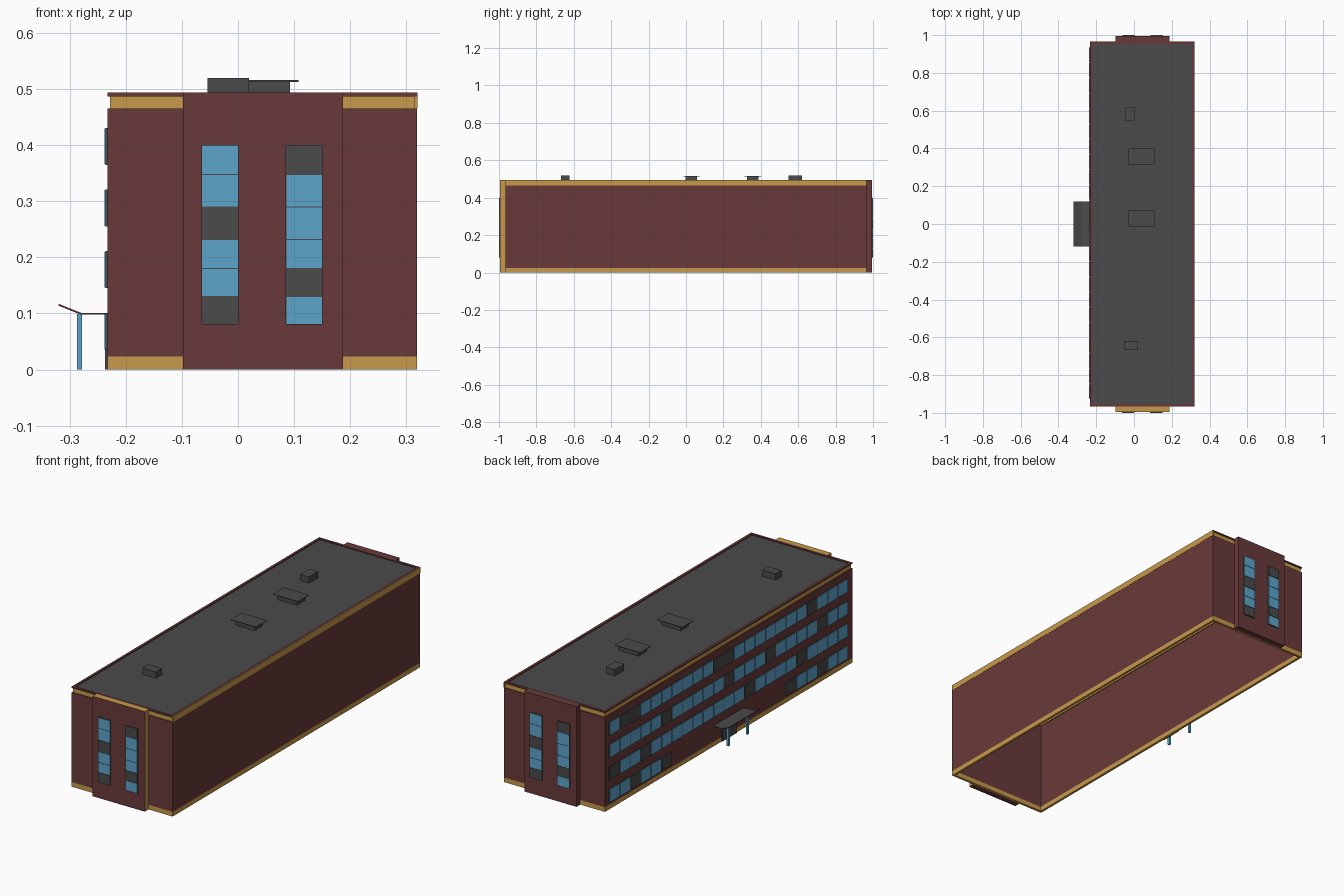
import bpy, bmesh

if "Cube" in bpy.data.objects:
    bpy.data.objects.remove(bpy.data.objects["Cube"], do_unlink=True)


def material(name, rgb):
    m = bpy.data.materials.new(name)
    m.use_nodes = True
    m.diffuse_color = (*rgb, 1)
    m.node_tree.nodes["Principled BSDF"].inputs["Base Color"].default_value = (*rgb, 1)
    return m


RED = material("brick_red", (0.138, 0.042, 0.041))
GOLD = material("ochre_trim", (0.578, 0.323, 0.069))
BLUE = material("window_blue", (0.107, 0.381, 0.597))
GRAY = material("dark_gray", (0.069, 0.069, 0.069))


def finish(name, bm, mats):
    bmesh.ops.recalc_face_normals(bm, faces=bm.faces)
    me = bpy.data.meshes.new(name)
    bm.to_mesh(me)
    bm.free()
    for m in mats:
        me.materials.append(m)
    ob = bpy.data.objects.new(name, me)
    bpy.context.scene.collection.objects.link(ob)
    return ob


def boxes(name, items, mats):
    """Each item: (x0, x1, y0, y1, z0, z1, material index)."""
    bm = bmesh.new()
    for x0, x1, y0, y1, z0, z1, mi in items:
        vs = bmesh.ops.create_cube(bm, size=1)["verts"]
        for v in vs:
            v.co.x = x1 if v.co.x > 0 else x0
            v.co.y = y1 if v.co.y > 0 else y0
            v.co.z = z1 if v.co.z > 0 else z0
        for f in {f for v in vs for f in v.link_faces}:
            f.material_index = mi
    return finish(name, bm, mats)


def box(name, x0, x1, y0, y1, z0, z1, mat):
    return boxes(name, [(x0, x1, y0, y1, z0, z1, 0)], [mat])


def ring(name, inset, thick, z0, z1, mat):
    """Rectangular band that follows the outer walls."""
    x0, x1, y = LEFT + inset, RIGHT - inset, END - inset
    t = thick
    boxes(name, [(x0, x0 + t, -y, y, z0, z1, 0), (x1 - t, x1, -y, y, z0, z1, 0),
                 (x0 + t, x1 - t, -y, -y + t, z0, z1, 0),
                 (x0 + t, x1 - t, y - t, y, z0, z1, 0)], [mat])


LEFT, RIGHT, END, TOP = -0.233, 0.319, 0.965, 0.494

# Main shell, open underneath
ring("base_band", 0, 0.012, 0, 0.023, GOLD)
ring("brick_walls", 0, 0.01, 0.023, 0.465, RED)
ring("cornice_band", 0.005, 0.01, 0.465, 0.487, GOLD)
ring("parapet_cap", 0, 0.012, 0.487, TOP, RED)
box("cornice_side_strip", RIGHT - 0.005, RIGHT + 0.001, -END, END, 0.465, TOP, GOLD)
box("roof", LEFT + 0.01, RIGHT - 0.01, -END + 0.01, END - 0.01, 0.478, 0.489, GRAY)

# Projecting stair bays at both ends
BAY0, BAY1, BAY_Y = -0.098, 0.187, 0.994
front_bay = boxes("front_bay", [(BAY0, BAY1, -BAY_Y, -END, 0, TOP, 0)], [RED, GOLD])
for p in front_bay.data.polygons:
    if abs(p.normal.x) > 0.5 or p.normal.z > 0.5:
        p.material_index = 1
box("back_bay", BAY0, BAY1, END, BAY_Y, 0, TOP, RED)

# Bay windows, listed bottom to top; the back is the front turned half round
LEVELS = [0.08, 0.13, 0.18, 0.232, 0.29, 0.348, 0.40]
COLUMNS = [(-0.065, "GBBGBB"), (0.085, "BGBBBG")]
for side, label in ((-1, "front"), (1, "back")):
    items = []
    for x, pattern in COLUMNS:
        x0, x1 = x, x + 0.066
        if side > 0:
            x0, x1 = BAY0 + BAY1 - x1, BAY0 + BAY1 - x0
        ys = sorted((side * BAY_Y, side * (BAY_Y + 0.004)))
        items.append((x0, x1, *ys, LEVELS[0], LEVELS[-1], 1))
        ys = sorted((side * BAY_Y, side * 1.0))
        for z0, z1, c in zip(LEVELS, LEVELS[1:], pattern):
            items.append((x0 + 0.001, x1 - 0.001, *ys, z0 + 0.001, z1 - 0.001, int(c == "G")))
    boxes(label + "_bay_windows", items, [BLUE, GRAY])

# Window rows on the long side, read from the back end to the front end
ROWS = [
    (0.365, "BGGBBBBBBBGGBBBBBBBGBBB"),
    (0.255, "BBBBBGBBBBBGBBBGBBBBGBB"),
    (0.145, "GBBGBBBBBBBBBGBBBBGBBBB"),
    (0.035, "BBGBBG...........GBBGBB"),
]
Y_START, PITCH, HEIGHT = 0.936, 0.081, 0.066
for n, (z, pattern) in enumerate(ROWS):
    items = []
    for i, c in enumerate(pattern):
        if c == ".":
            continue
        y1 = Y_START - i * PITCH
        y0 = y1 - PITCH
        items.append((LEFT - 0.003, LEFT, y0, y1, z, z + HEIGHT, 1))
        items.append((LEFT - 0.005, LEFT, y0 + 0.003, y1 - 0.003,
                      z + 0.001, z + HEIGHT - 0.001, int(c == "G")))
    boxes("side_window_row_%d" % (n + 1), items, [BLUE, GRAY])

# Entrance: door, bent canopy and two posts
box("entrance_door", LEFT - 0.004, LEFT, -0.06, 0.055, 0, 0.097, GRAY)
profile = [(LEFT, 0.098), (-0.28, 0.098), (-0.32, 0.114),
           (-0.319, 0.117), (-0.279, 0.101), (LEFT, 0.101)]
bm = bmesh.new()
face = bm.faces.new([bm.verts.new((x, -0.119, z)) for x, z in profile])
ext = bmesh.ops.extrude_face_region(bm, geom=[face])["geom"]
for v in ext:
    if isinstance(v, bmesh.types.BMVert):
        v.co.y = 0.119
canopy = finish("entrance_canopy", bm, [RED, GRAY])
for p in canopy.data.polygons:
    if p.normal.z > 0.5:
        p.material_index = 1
for y, label in ((0.074, "back"), (-0.076, "front")):
    box(label + "_canopy_post", -0.287, -0.278, y - 0.006, y + 0.006, 0, 0.099, BLUE)

# Roof equipment: two plain boxes and two vents with overhanging lids
box("back_roof_box", -0.045, 0.003, 0.548, 0.62, 0.488, 0.52, GRAY)
box("front_roof_box", -0.054, 0.02, -0.668, -0.622, 0.488, 0.52, GRAY)
for y, label in ((0.029, "middle"), (0.357, "back")):
    boxes(label + "_roof_vent", [(-0.013, 0.093, y - 0.031, y + 0.031, 0.488, 0.514, 0),
                                 (-0.03, 0.108, y - 0.043, y + 0.043, 0.513, 0.516, 0)], [GRAY])
